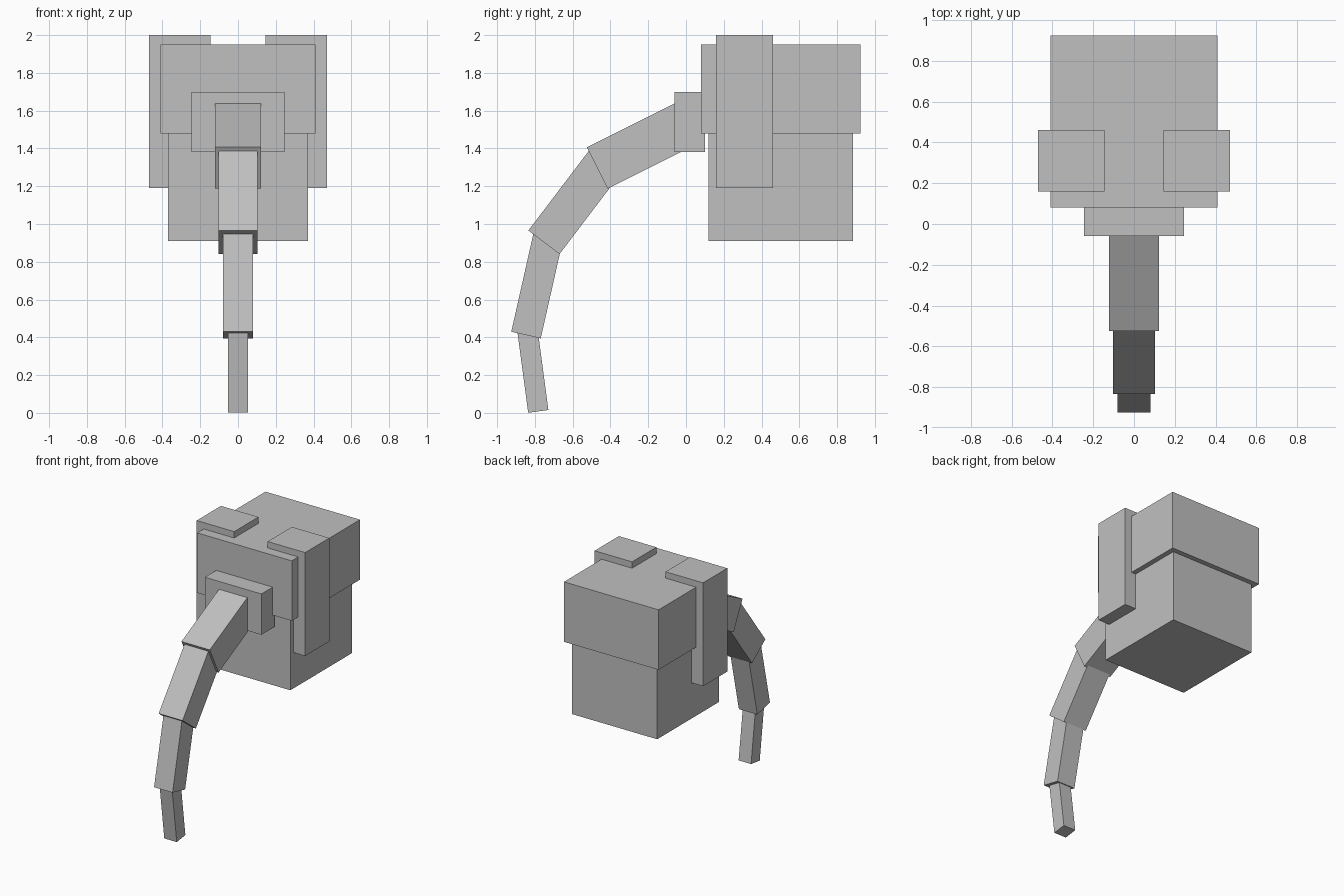
import bpy
import bmesh
import math
from mathutils import Matrix, Vector

if "Cube" in bpy.data.objects:
    bpy.data.objects.remove(bpy.data.objects["Cube"])

grey = bpy.data.materials.new("plain grey")
grey.diffuse_color = (0.53, 0.53, 0.53, 1)
grey.use_nodes = True
grey.node_tree.nodes["Principled BSDF"].inputs["Base Color"].default_value = grey.diffuse_color


def cuboid(name, centre, size, tilt=0.0):
    """Flat-faced block, tilted about the x axis."""
    bm = bmesh.new()
    bmesh.ops.create_cube(bm, size=1.0)
    bm.transform(Matrix.Translation(centre)
                 @ Matrix.Rotation(tilt, 4, 'X')
                 @ Matrix.Diagonal((*size, 1)))
    mesh = bpy.data.meshes.new(name)
    bm.to_mesh(mesh)
    bm.free()
    mesh.materials.append(grey)
    obj = bpy.data.objects.new(name, mesh)
    bpy.context.collection.objects.link(obj)
    return obj


def box(name, x, y, z):
    """Upright block from its extents."""
    lo, hi = Vector((x[0], y[0], z[0])), Vector((x[1], y[1], z[1]))
    return cuboid(name, (lo + hi) / 2, hi - lo)


# Head: wide upper block on a narrower lower one
box("upper_head", (-0.41, 0.41), (0.08, 0.925), (1.48, 1.95))
box("lower_head", (-0.37, 0.37), (0.12, 0.885), (0.91, 1.50))

# Ears, mirrored left and right
box("ear_right", (0.145, 0.47), (0.16, 0.46), (1.19, 2.0))
box("ear_left", (-0.47, -0.145), (0.16, 0.46), (1.19, 2.0))

# Trunk root on the face
box("trunk_base", (-0.245, 0.245), (-0.06, 0.10), (1.38, 1.70))

# Trunk segments: lower end (y, z), pitch in degrees, width, length
segments = [
    ((-0.470, 1.297), 26.5, 0.245, 0.55),
    ((-0.752, 0.903), 52.8, 0.207, 0.535),
    ((-0.847, 0.412), 77.3, 0.160, 0.55),
    ((-0.782, 0.008), 97.6, 0.108, 0.43),
]
for i, ((y, z), pitch, width, length) in enumerate(segments, 1):
    a = math.radians(pitch)
    centre = Vector((0, y + math.cos(a) * length / 2, z + math.sin(a) * length / 2))
    cuboid(f"trunk_segment_{i}", centre, (width, length, width), a)
